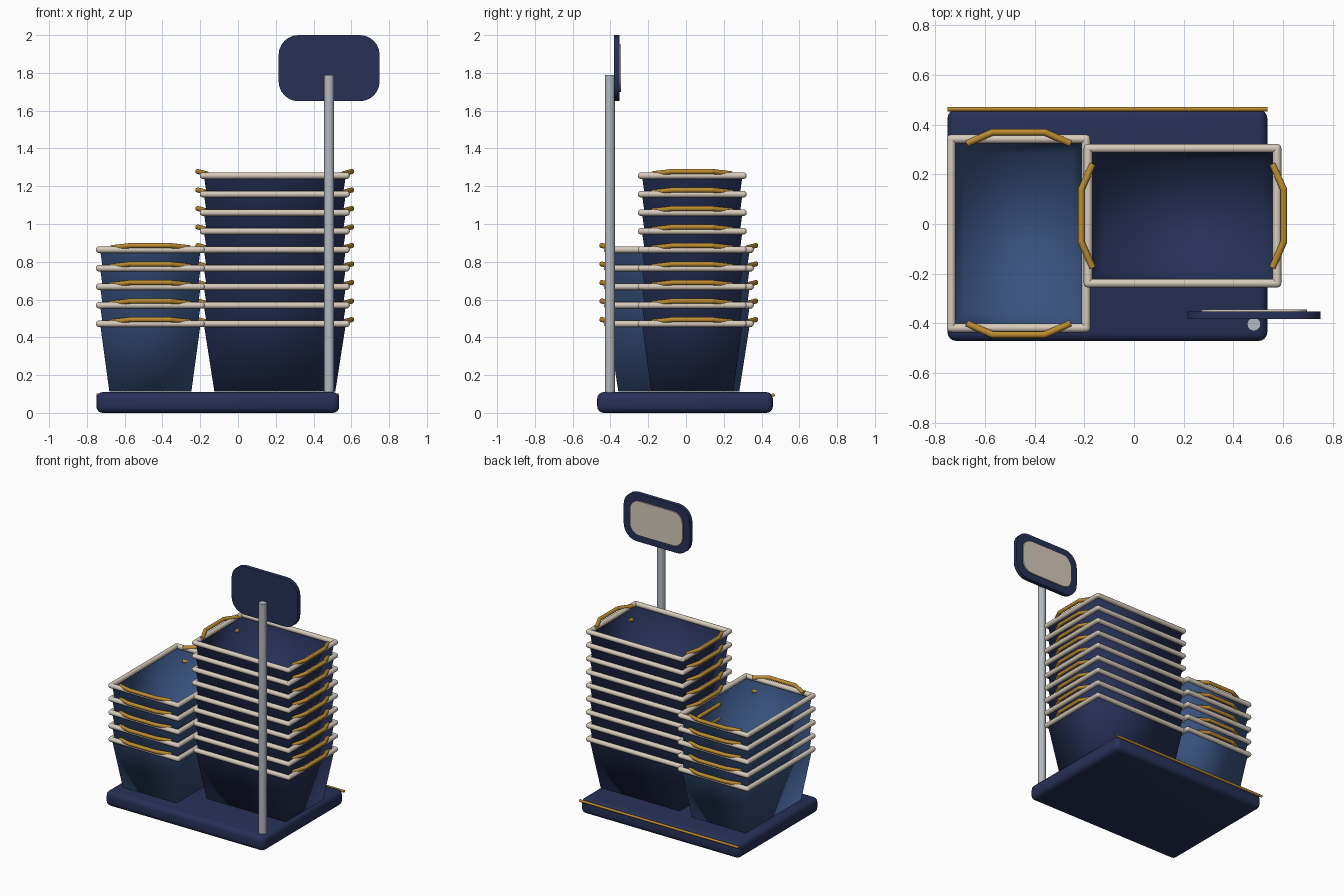
import bpy, bmesh, math
from mathutils import Vector, Matrix

cube = bpy.data.objects.get("Cube")
if cube:
    bpy.data.objects.remove(cube, do_unlink=True)


def material(name, rgb, rough=0.6):
    m = bpy.data.materials.new(name)
    m.use_nodes = True
    m.diffuse_color = (*rgb, 1)
    shader = m.node_tree.nodes["Principled BSDF"]
    shader.inputs["Base Color"].default_value = (*rgb, 1)
    shader.inputs["Roughness"].default_value = rough
    return m


NAVY = material("navy", (0.02, 0.03, 0.095))
BLUE = material("mid blue", (0.04, 0.085, 0.215))
CREAM = material("cream", (0.68, 0.6, 0.5))
GOLD = material("gold", (0.5, 0.26, 0.03))
STEEL = material("steel", (0.46, 0.49, 0.54))


def make_mesh(name, bm, mat, angle=40):
    """Turn a bmesh into mesh data, smooth below the given angle."""
    bmesh.ops.recalc_face_normals(bm, faces=bm.faces)
    for f in bm.faces:
        f.smooth = True
    for e in bm.edges:
        if len(e.link_faces) == 2 and e.calc_face_angle() > math.radians(angle):
            e.smooth = False
    mesh = bpy.data.meshes.new(name)
    bm.to_mesh(mesh)
    bm.free()
    mesh.materials.append(mat)
    return mesh


def place(name, mesh, matrix=None):
    obj = bpy.data.objects.new(name, mesh)
    bpy.context.collection.objects.link(obj)
    if matrix:
        obj.matrix_world = matrix
    return obj


def add_bar(bm, a, b, r, sides=12):
    a, b = Vector(a), Vector(b)
    turn = (b - a).to_track_quat("Z", "Y").to_matrix().to_4x4()
    bmesh.ops.create_cone(bm, cap_ends=True, segments=sides, radius1=r, radius2=r,
                          depth=(b - a).length,
                          matrix=Matrix.Translation((a + b) / 2) @ turn)


def add_path(bm, points, r, closed=False):
    """Round bars along points, with ball joints at the bends."""
    n = len(points)
    for i in range(n if closed else n - 1):
        add_bar(bm, points[i], points[(i + 1) % n], r)
    for p in points if closed else points[1:-1]:
        bmesh.ops.create_uvsphere(bm, u_segments=12, v_segments=8, radius=r,
                                  matrix=Matrix.Translation(p))


# Basket parts: long axis on x, rim at z = 0
DEPTH = 0.36


def shell_mesh(name, mat):
    bm = bmesh.new()
    rings = []
    for x, y, z in ((0.32, 0.217, -DEPTH), (0.376, 0.266, 0)):
        rings.append([bm.verts.new((sx * x, sy * y, z))
                      for sx, sy in ((-1, -1), (1, -1), (1, 1), (-1, 1))])
    low, high = rings
    bm.faces.new(low[::-1])
    for i in range(4):
        j = (i + 1) % 4
        bm.faces.new((low[i], low[j], high[j], high[i]))
    return make_mesh(name, bm, mat, 180)


def rim_mesh():
    bm = bmesh.new()
    corners = [(sx * 0.38, sy * 0.271, 0)
               for sx, sy in ((-1, -1), (1, -1), (1, 1), (-1, 1))]
    add_path(bm, corners, 0.0175, closed=True)
    return make_mesh("basket_rim", bm, CREAM)


def handle_mesh():
    bm = bmesh.new()
    for side in (-1, 1):
        add_path(bm, [(side * 0.362, -0.208, 0.01), (side * 0.407, -0.105, 0.022),
                      (side * 0.407, 0.105, 0.022), (side * 0.362, 0.208, 0.01)], 0.0135)
    return make_mesh("basket_handles", bm, GOLD)


rim, handles = rim_mesh(), handle_mesh()


def stack(name, count, x, y, turn, mat):
    shell = shell_mesh(name + "_shell", mat)
    for i in range(count):
        m = (Matrix.Translation((x, y, 0.472 + 0.098 * i))
             @ Matrix.Rotation(math.radians(turn), 4, "Z"))
        for part, mesh in (("shell", shell), ("rim", rim), ("handles", handles)):
            place(f"{name}_{part}_{i + 1}", mesh, m)


stack("tall_stack", 9, 0.195, 0.033, 0, NAVY)
stack("short_stack", 5, -0.464, -0.038, 90, BLUE)

# Base slab with rounded edges
bm = bmesh.new()
bmesh.ops.create_cube(bm, size=1, matrix=Matrix.Translation((-0.107, -0.005, 0.055))
                      @ Matrix.Diagonal((1.286, 0.93, 0.11, 1)))
bmesh.ops.bevel(bm, geom=bm.edges[:], offset=0.035, segments=4, profile=0.5,
                affect="EDGES")
place("base", make_mesh("base", bm, NAVY))

# Gold strip along the back of the base
bm = bmesh.new()
add_bar(bm, (-0.75, 0.462, 0.094), (0.536, 0.462, 0.094), 0.009)
place("base_trim", make_mesh("base_trim", bm, GOLD))

# Sign pole
bm = bmesh.new()
add_bar(bm, (0.482, -0.403, 0.1), (0.482, -0.403, 1.79), 0.027, 20)
place("sign_pole", make_mesh("sign_pole", bm, STEEL))


def rounded_plate(name, w, h, r, y0, y1, mat):
    """Upright plate with rounded corners, from y0 to y1."""
    bm = bmesh.new()
    verts = []
    for k in range(4):
        cx = (w / 2 - r) * (1 if k in (0, 3) else -1)
        cz = (h / 2 - r) * (1 if k < 2 else -1)
        for s in range(7):
            a = math.pi / 2 * (k + s / 6)
            verts.append(bm.verts.new((0.4825 + cx + r * math.cos(a), y0,
                                       1.825 + cz + r * math.sin(a))))
    face = bm.faces.new(verts)
    out = bmesh.ops.extrude_face_region(bm, geom=[face])
    moved = [v for v in out["geom"] if isinstance(v, bmesh.types.BMVert)]
    bmesh.ops.translate(bm, verts=moved, vec=(0, y1 - y0, 0))
    place(name, make_mesh(name, bm, mat))


rounded_plate("sign_board", 0.535, 0.35, 0.105, -0.381, -0.351, NAVY)
rounded_plate("sign_face", 0.425, 0.25, 0.075, -0.352, -0.343, CREAM)
